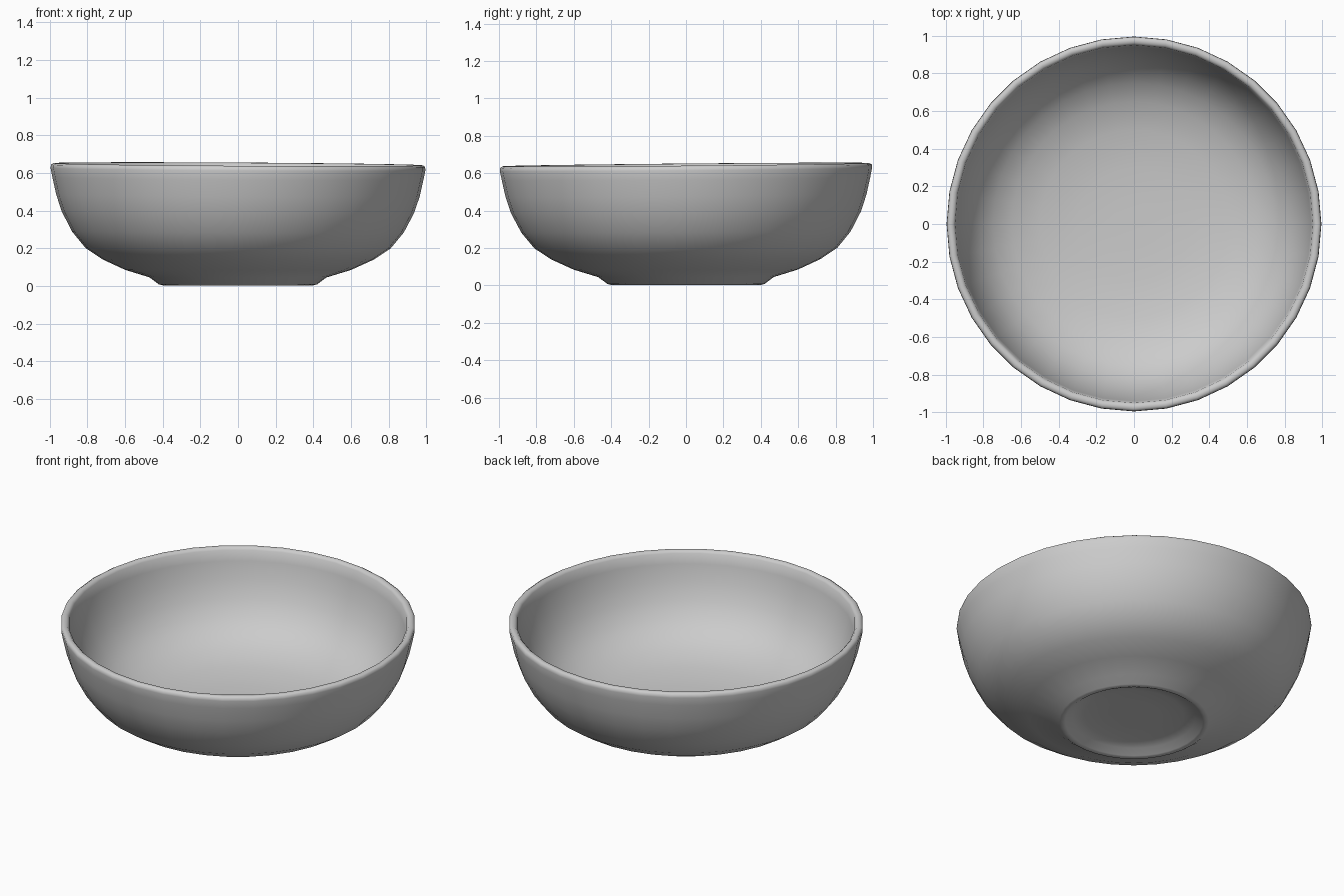
import bpy, bmesh, math

if "Cube" in bpy.data.objects:
    bpy.data.objects.remove(bpy.data.objects["Cube"])

SEGMENTS = 36

# Profile (radius, height): recess under the foot, outer wall, rim, inner wall, floor
PROFILE = [
    (0.15, 0.05), (0.28, 0.047), (0.345, 0.035), (0.385, 0.008),
    (0.40, 0.003), (0.42, 0.008), (0.47, 0.045), (0.60, 0.085),
    (0.72, 0.14), (0.81, 0.20), (0.88, 0.285), (0.935, 0.39),
    (0.965, 0.48), (0.985, 0.57), (0.995, 0.62), (0.993, 0.638),
    (0.98, 0.646), (0.962, 0.645), (0.95, 0.632), (0.94, 0.57),
    (0.915, 0.47), (0.875, 0.37), (0.82, 0.285), (0.75, 0.22),
    (0.65, 0.165), (0.50, 0.125), (0.30, 0.105), (0.12, 0.10),
]

clay = bpy.data.materials.new("light_grey_ceramic")
clay.diffuse_color = (0.6, 0.6, 0.6, 1)
clay.use_nodes = True
clay.node_tree.nodes["Principled BSDF"].inputs["Base Color"].default_value = clay.diffuse_color

bm = bmesh.new()
rings = []
for r, z in PROFILE:
    ring = []
    for i in range(SEGMENTS):
        a = 2 * math.pi * i / SEGMENTS
        x, y = r * math.cos(a), r * math.sin(a)
        # slightly uneven, hand-thrown rim: higher at the back left
        lift = (0.009 * y - 0.006 * x) * z / 0.65
        ring.append(bm.verts.new((x, y, z + lift)))
    rings.append(ring)

for lower, upper in zip(rings, rings[1:]):
    for i in range(SEGMENTS):
        j = (i + 1) % SEGMENTS
        bm.faces.new((lower[i], lower[j], upper[j], upper[i]))

# Close the underside and the floor
for ring, z in ((rings[0], 0.05), (rings[-1], 0.10)):
    centre = bm.verts.new((0, 0, z))
    for i in range(SEGMENTS):
        bm.faces.new((ring[i], ring[(i + 1) % SEGMENTS], centre))

bmesh.ops.recalc_face_normals(bm, faces=bm.faces[:])
for f in bm.faces:
    f.smooth = True

mesh = bpy.data.meshes.new("bowl")
bm.to_mesh(mesh)
bm.free()
mesh.materials.append(clay)
bowl = bpy.data.objects.new("bowl", mesh)
bpy.context.collection.objects.link(bowl)
